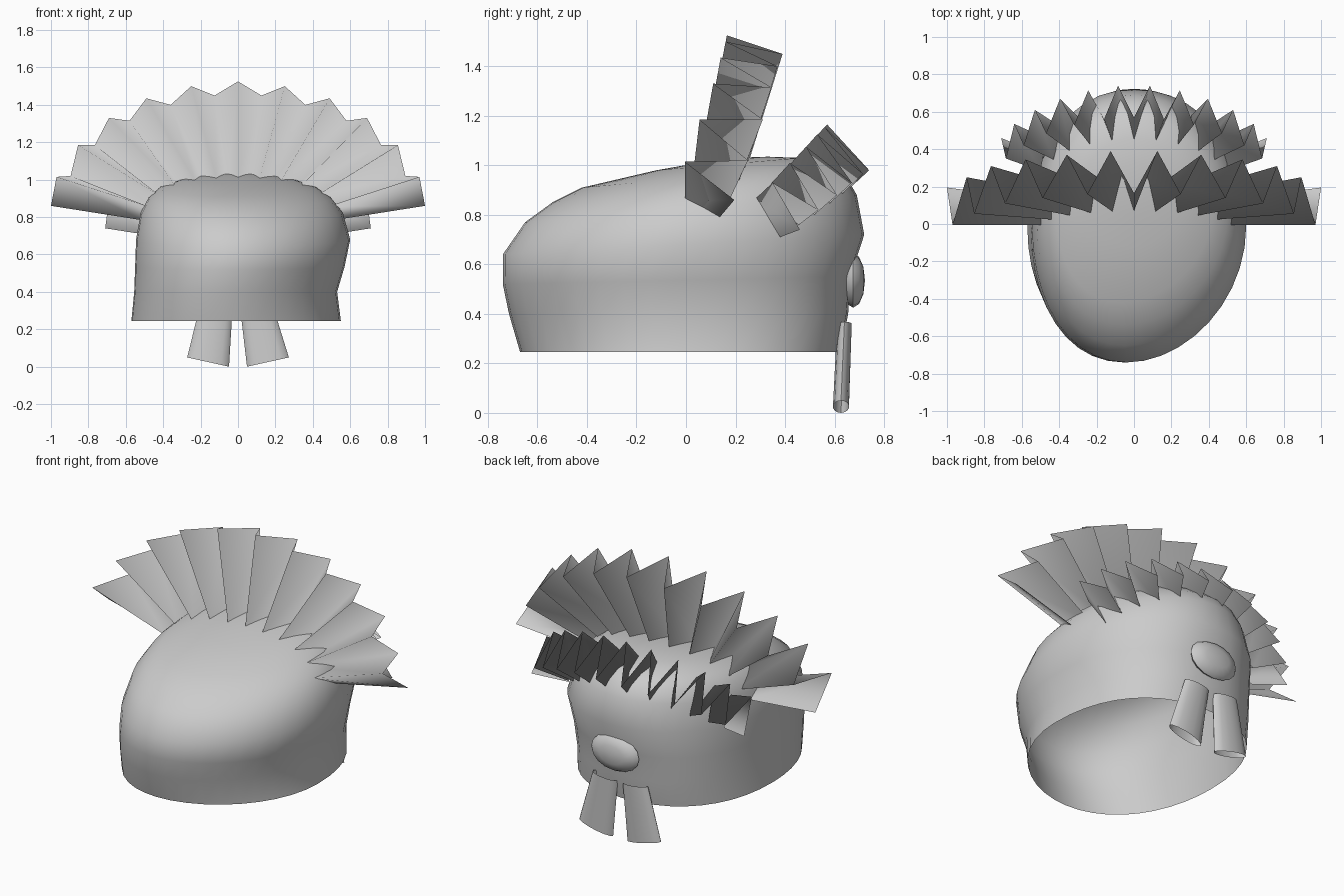
import bpy, bmesh, math

if "Cube" in bpy.data.objects:
    bpy.data.objects.remove(bpy.data.objects["Cube"])

grey = bpy.data.materials.new("plain grey")
grey.diffuse_color = (0.6, 0.6, 0.6, 1)
grey.use_nodes = True
grey.node_tree.nodes["Principled BSDF"].inputs["Base Color"].default_value = grey.diffuse_color


def make(name, verts, faces, smooth=None, outward=False):
    mesh = bpy.data.meshes.new(name)
    mesh.from_pydata(verts, [], faces)
    mesh.materials.append(grey)
    if outward:
        bm = bmesh.new()
        bm.from_mesh(mesh)
        bmesh.ops.recalc_face_normals(bm, faces=bm.faces)
        bm.to_mesh(mesh)
        bm.free()
    ob = bpy.data.objects.new(name, mesh)
    bpy.context.collection.objects.link(ob)
    if smooth:
        bpy.ops.object.select_all(action='DESELECT')
        bpy.context.view_layer.objects.active = ob
        ob.select_set(True)
        bpy.ops.object.shade_smooth_by_angle(angle=math.radians(smooth))
    return ob


def loft(rings, cap=None):
    """Skin closed rings of equal length, optionally ending in a point."""
    n = len(rings[0])
    verts = [p for r in rings for p in r]
    faces = [(i * n + j, i * n + (j + 1) % n, (i + 1) * n + (j + 1) % n, (i + 1) * n + j)
             for i in range(len(rings) - 1) for j in range(n)]
    if cap:
        verts.append(cap)
        b = (len(rings) - 1) * n
        faces += [(b + j, b + (j + 1) % n, len(verts) - 1) for j in range(n)]
    return verts, faces


# Cap shell, open underneath:
# z front, z back, y front, y back, x left, x right, back corner exponent
sections = [
    (.245, .245, -.67, .625, -.57, .55, .88),
    (.40, .40, -.715, .655, -.555, .53, .86),
    (.52, .55, -.74, .665, -.55, .57, .87),
    (.64, .72, -.74, .72, -.545, .60, .94),
    (.77, .88, -.65, .69, -.52, .56, 1),
    (.85, .95, -.54, .65, -.48, .50, 1),
    (.91, 1.0, -.42, .59, -.42, .42, 1),
    (.98, 1.03, -.12, .46, -.28, .28, 1),
    (1.01, 1.035, .05, .33, -.12, .12, 1),
]
N = 40
rings = []
for k, (zf, zb, yf, yb, xl, xr, e) in enumerate(sections):
    ring = []
    for j in range(N):
        a = 2 * math.pi * j / N
        c, s = math.cos(a), math.sin(a)
        if s > 0:
            c, s = math.copysign(abs(c) ** e, c), s ** e
        x = (xl + xr) / 2 + c * (xr - xl) / 2
        if s < 0 and k < 7:      # front leans slightly to one side
            x -= .065 * s * s
        elif 1 < k < 6:
            x -= .025 * s * s
        y = (yf + yb) / 2 + s * (yb - yf) / 2
        z = (zf + zb) / 2 + s * (zb - zf) / 2
        ring.append((x, y, z))
    rings.append(ring)
make("cap_shell", *loft(rings, (0, .19, 1.03)), smooth=60, outward=True)


def pleated_fan(name, outer, inner):
    """Zigzag strip; even folds lean forward, odd folds lean back, mirrored in x."""
    verts = []
    for k in range(-11, 12):
        m = abs(k)
        for x, y, z in (inner(m), outer[m]):
            verts.append((math.copysign(x, k), y, z))
    make(name, verts, [(2 * i, 2 * i + 2, 2 * i + 3, 2 * i + 1) for i in range(22)], smooth=180)


# Large upright pleated frill
def front_inner(m):
    t = math.radians(5.95 * m)
    odd = m % 2
    y = .24 - .11 * (m / 11) ** 2 if odd else .07 - .075 * (m / 10) ** 2
    return .56 * math.sin(t), y, 1.015 - .32 * (1 - math.cos(t)) - .045 * odd


pleated_fan("front_frill", [
    (0, .165, 1.525), (.125, .39, 1.45), (.25, .16, 1.50), (.36, .37, 1.40),
    (.49, .14, 1.435), (.58, .345, 1.315), (.69, .11, 1.33), (.765, .31, 1.185),
    (.855, .055, 1.185), (.895, .25, 1.02), (.97, -.005, 1.015), (1.0, .195, .86)],
    front_inner)

# Smaller pleated frill leaning backward
rear_outer = [
    (0, .57, 1.165), (.085, .74, .98), (.16, .56, 1.155), (.245, .715, .965),
    (.32, .53, 1.125), (.395, .67, .93), (.47, .485, 1.075), (.53, .61, .88),
    (.59, .42, 1.01), (.64, .535, .82), (.685, .35, .93), (.71, .46, .74)]


def rear_inner(m):
    q = (m / 11) ** 2
    x = rear_outer[m][0] * .73
    if m % 2:
        return x, .61 - .23 * q, .86 - .15 * q
    return x, .45 - .20 * q, 1.03 - .195 * q


pleated_fan("rear_frill", rear_outer, rear_inner)

# Rounded knot at the back
verts, faces = loft(
    [[(.16 * math.cos(p) * math.cos(a), .675 + .048 * math.sin(p),
       .535 + .11 * math.cos(p) * math.sin(a))
      for a in [2 * math.pi * j / 16 for j in range(16)]]
     for p in [math.radians(d) for d in (-60, -30, 0, 30, 60)]], (0, .723, .535))
make("knot", verts, faces, smooth=60, outward=True)

# Two flattened hanging tube ribbons, open at the ends
for side, name, top_x in ((1, "right_ribbon", .09), (-1, "left_ribbon", .11)):
    tube = []
    for cx, cy, cz, rx, ry, tilt in ((.16, .626, .025, .112, .033, .22),
                                     (top_x, .64, .36, .083, .03, .1)):
        ring = []
        for j in range(14):
            a = 2 * math.pi * j / 14
            dx = rx * math.cos(a)
            ring.append((side * (cx + dx), cy + ry * math.sin(a), cz + tilt * dx))
        tube.append(ring)
    make(name, *loft(tube), smooth=50, outward=True)
